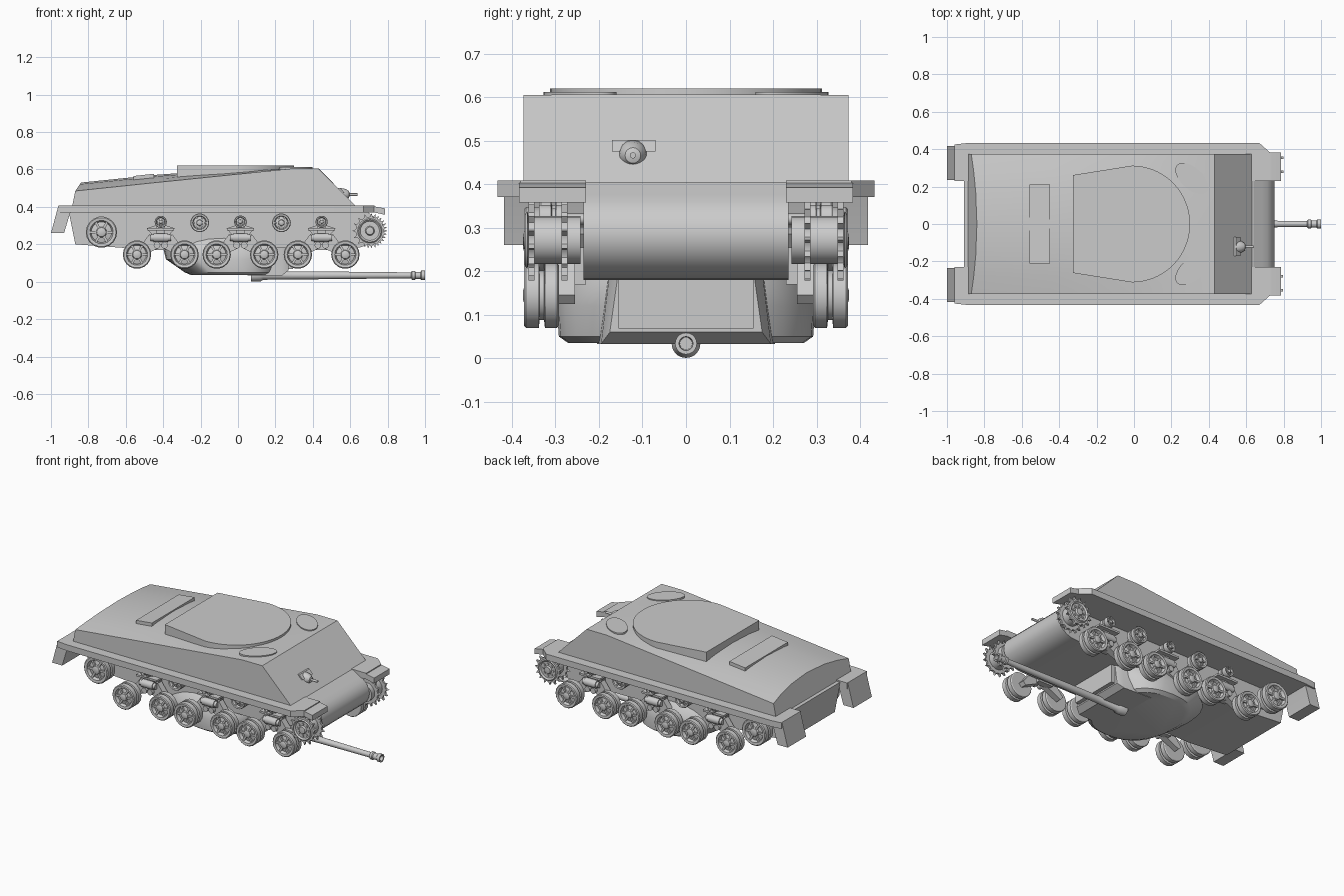
import bpy, bmesh, math
from mathutils import Vector, Matrix

if "Cube" in bpy.data.objects:
    bpy.data.objects.remove(bpy.data.objects["Cube"])
sin, cos, pi = math.sin, math.cos, math.pi


def mesh_obj(name, verts, faces, loc=(0, 0, 0)):
    me = bpy.data.meshes.new(name)
    me.from_pydata([tuple(v) for v in verts], [], faces)
    bm = bmesh.new()
    bm.from_mesh(me)
    bmesh.ops.remove_doubles(bm, verts=bm.verts, dist=1e-5)
    bmesh.ops.recalc_face_normals(bm, faces=bm.faces)
    bm.to_mesh(me)
    bm.free()
    ob = bpy.data.objects.new(name, me)
    ob.location = loc
    bpy.context.collection.objects.link(ob)
    return ob


def loft(name, rings, loc=(0, 0, 0), caps=True):
    n = len(rings[0])
    verts = [p for r in rings for p in r]
    faces = [(k*n+i, k*n+(i+1) % n, (k+1)*n+(i+1) % n, (k+1)*n+i)
             for k in range(len(rings)-1) for i in range(n)]
    if caps:
        faces += [tuple(range(n)), tuple(range((len(rings)-1)*n, len(rings)*n))]
    return mesh_obj(name, verts, faces, loc)


def prism_y(name, pts, a, b):
    return loft(name, [[(x, y, z) for x, z in pts] for y in (a, b)])


def prism_z(name, pts, a, b):
    return loft(name, [[(x, y, z) for x, y in pts] for z in (a, b)])


def box(name, x0, x1, y0, y1, z0, z1):
    return prism_y(name, [(x0, z0), (x1, z0), (x1, z1), (x0, z1)], y0, y1)


def lathe(name, prof, n, axis='Y', loc=(0, 0, 0)):
    rings = []
    for r, h in prof:
        r = max(r, 1e-4)
        ring = []
        for i in range(n):
            a = 2*pi*i/n
            ring.append((r*cos(a), h, r*sin(a)) if axis == 'Y' else (h, r*cos(a), r*sin(a)))
        rings.append(ring)
    return loft(name, rings, loc)


def join(obs):
    bm = bmesh.new()
    for o in obs:
        m = o.data.copy()
        m.transform(Matrix.Translation(o.location) @ o.rotation_euler.to_matrix().to_4x4())
        bm.from_mesh(m)
    me = obs[0].data
    bm.to_mesh(me)
    bm.free()
    obs[0].location = (0, 0, 0)
    obs[0].rotation_euler = (0, 0, 0)
    for o in obs[1:]:
        bpy.data.objects.remove(o)
    return obs[0]


def place(src, name, x, y, z, s=1.0, sy=1.0):
    for side in (1, -1):
        o = bpy.data.objects.new(name, src.data)
        o.location = (x, side*y, z)
        o.scale = (s, sy, s)
        o.rotation_euler = (0, 0, 0 if side > 0 else pi)
        bpy.context.collection.objects.link(o)


# Upper hull: crowned deck, sloping glacis
rings = []
for xb, xe, ze, xc, zc in ((-.89, -.87, .485, -.84, .53), (-.45, -.44, .53, -.43, .572), (0, 0, .575, 0, .604),
                           (.29, .29, .605, .29, .606), (.65, .43, .605, .43, .606)):
    ring = [(xb, -.373, .385)]
    for t in (-1, -.75, -.45, 0, .45, .75, 1):
        f = 1 - t**2
        ring.append((xe+(xc-xe)*f, .373*t, ze+(zc-ze)*f))
    rings.append(ring + [(xb, .373, .385)])
loft("upper_hull", rings)

# Lower hull with rounded nose
nose = [(.62+.13*cos(a), .285+.105*sin(a)) for a in [pi*(-.5+i/12) for i in range(11)]]
prism_y("lower_hull", [(-.91, .40), (-.87, .20), (-.6, .18)] + nose + [(.64, .405)], -.235, .235)

# Fenders and mudguards
for s in (1, -1):
    plan = [(-.96, .23), (-.96, .425), (-.89, .433), (.67, .433), (.73, .38), (.73, .23)]
    prism_z("fender", [(x, s*y) for x, y in plan], .37, .408)
    prism_y("front_fender", [(.66, .37), (.66, .406), (.72, .404), (.785, .392), (.785, .358), (.73, .37)],
            s*.23, s*.383)
    prism_y("rear_mudguard", [(-1, .26), (-.96, .408), (-.88, .408), (-.9, .36), (-.93, .26)], s*.235, s*.418)

# Roof plate, rear deck hatch, crew hatches
arc = [(-.01+.31*cos(a), .312*sin(a)) for a in [pi*(-.5+i/28) for i in range(29)]]
prism_z("roof_plate", [(-.325, -.262)] + arc + [(-.325, .262)], .55, .62)
prism_y("deck_hatch", [(-.56, .53), (-.56, .565), (-.45, .577), (-.45, .53)], -.212, .212)
for s in (1, -1):
    pts = []
    for i in range(28):
        a = 2*pi*i/28
        u, v = .108*cos(a), .058*sin(a)
        pts.append((.31+.74*u+.67*v, s*(.243-.67*u+.74*v)))
    prism_z("crew_hatch", pts, .595, .612)

# Bow gun on the glacis
gun = lathe("bow_gun", [(.03, -.05), (.035, -.015), (.03, .01), (.018, .028), (.012, .03),
                        (.007, .031), (.007, .075), (0, .075)], 16, 'X', (.565, -.122, .466))
prism_y("bow_gun_brow", [(.50, .50), (.545, .501), (.57, .475), (.52, .475)], -.17, -.07)

# Turret, resting at ground level inside the running gear
rings = []
for z, xr, xf, w in ((.035, -.25, .19, .27), (.05, -.285, .21, .292), (.12, -.385, .24, .297),
                     (.18, -.40, .25, .28), (.25, -.37, .22, .22), (.28, -.3, .15, .16)):
    c, h = (xr+xf)/2, (xf-xr)/2
    ring = []
    for i in range(32):
        a = 2*pi*i/32
        ca, sa = cos(a), sin(a)
        ring.append((c+h*math.copysign(abs(ca)**.8, ca), w*math.copysign(abs(sa)**.8, sa), z))
    rings.append(ring)
loft("turret", rings)
loft("turret_front_frame", [[(x, -w, z), (x, w, z), (x, w-.02, .2), (x, -w+.02, .2)]
                            for x, w, z in ((.05, .205, .033), (.235, .195, .033), (.27, .175, .06))])
box("gun_shield", .2, .295, -.155, .155, .068, .19)

# Main gun
lathe("main_gun", [(0, .07), (.033, .07), (.033, .12), (.024, .135), (.021, .3), (.021, .42), (.016, .9),
                   (.016, .925), (.024, .93), (.024, .945), (.019, .95), (.019, .975), (.025, .98),
                   (.025, 1), (.016, 1), (.014, .94), (0, .94)], 20, 'X', (0, 0, .034))

# Wheel master: twin tyres, dished face with ribs
wheel = lathe("wheel", [(0, -.04), (.07, -.04), (.076, -.036), (.076, -.008), (.058, -.006), (.058, .004),
                        (.076, .006), (.076, .035), (.071, .04), (.057, .038), (.05, .02), (.026, .026),
                        (.022, .038), (.012, .042), (0, .042)], 18)
ribs = []
for i in range(6):
    r = box("rib", .02, .056, .015, .033, -.006, .006)
    r.rotation_euler = (0, i*pi/3, 0)
    ribs.append(r)
wheel = join([wheel] + ribs)
axle = lathe("axle", [(0, -.05), (.018, -.05), (.018, .05), (0, .05)], 12)

BOGIES = (-.413, .013, .447)
for bx in BOGIES:
    for d in (-.127, .127):
        place(wheel, "road_wheel", bx+d, .332, .145)
place(wheel, "idler_wheel", -.73, .332, .265, 1.1)
place(axle, "idler_axle", -.73, .26, .265, 1.6)
for x, z, k in ((-.413, .32, .43), (.013, .32, .45), (.447, .32, .43), (-.205, .315, .66), (.232, .315, .66)):
    place(wheel, "return_roller", x, .305, z, k, .8)
    place(axle, "return_roller_axle", x, .255, z, .7)

# Drive sprocket: two toothed rings on a drum
def toothed(y0, y1):
    pts = []
    for i in range(15):
        for k, r in ((-.5, .074), (-.2, .077), (0, .094), (.2, .077)):
            a = 2*pi*(i+k)/15
            pts.append((r*cos(a), r*sin(a)))
    return prism_y("ring", pts, y0, y1)

drum = lathe("sprocket", [(0, -.09), (.055, -.09), (.055, .03), (.066, .032), (.06, .038), (.045, .024),
                          (.026, .028), (.02, .04), (0, .042)], 20)
bolts = [lathe("bolt", [(.007, .02), (.007, .036), (0, .037)], 8, 'Y',
               (.036*cos(i*pi/4), 0, .036*sin(i*pi/4))) for i in range(8)]
sprocket = join([drum, toothed(.016, .03), toothed(-.06, -.046)] + bolts)
place(sprocket, "drive_sprocket", .705, .332, .272)

# Bogies: mounting bracket, top bar, springs, swing arms
for bx in BOGIES:
    for s in (1, -1):
        prism_y("bogie_bracket", [(bx-.075, .285), (bx-.05, .255), (bx-.05, .17), (bx+.05, .17), (bx+.05, .255),
                                  (bx+.075, .285), (bx+.03, .3), (bx-.03, .3)], s*.23, s*.27)
        box("bogie_top_bar", bx-.072, bx+.072, s*.25, s*.32, .275, .287)
        box("bogie_post", bx-.022, bx+.022, s*.25, s*.295, .2, .31)
        lathe("bogie_spring", [(0, -.055), (.018, -.055), (.018, -.04), (.024, -.04), (.024, .04),
                               (.018, .04), (.018, .055), (0, .055)], 14, 'X', (bx, s*.30, .235))
        for d in (-1, 1):
            lathe("bogie_pivot", [(0, -.03), (.018, -.03), (.018, .03), (0, .03)], 12, 'Y',
                  (bx+d*.02, s*.285, .195))
            prism_y("bogie_arm", [(bx+d*.01, .18), (bx+d*.127, .125), (bx+d*.145, .145), (bx+d*.127, .165),
                                  (bx+d*.06, .255), (bx+d*.04, .215)], s*.255, s*.295)

# Drop masters, soften curved parts
for o in (wheel, sprocket, axle):
    bpy.data.objects.remove(o)
for o in bpy.context.scene.objects:
    o.select_set(True)
    bpy.context.view_layer.objects.active = o
bpy.ops.object.shade_smooth_by_angle(angle=math.radians(32))
